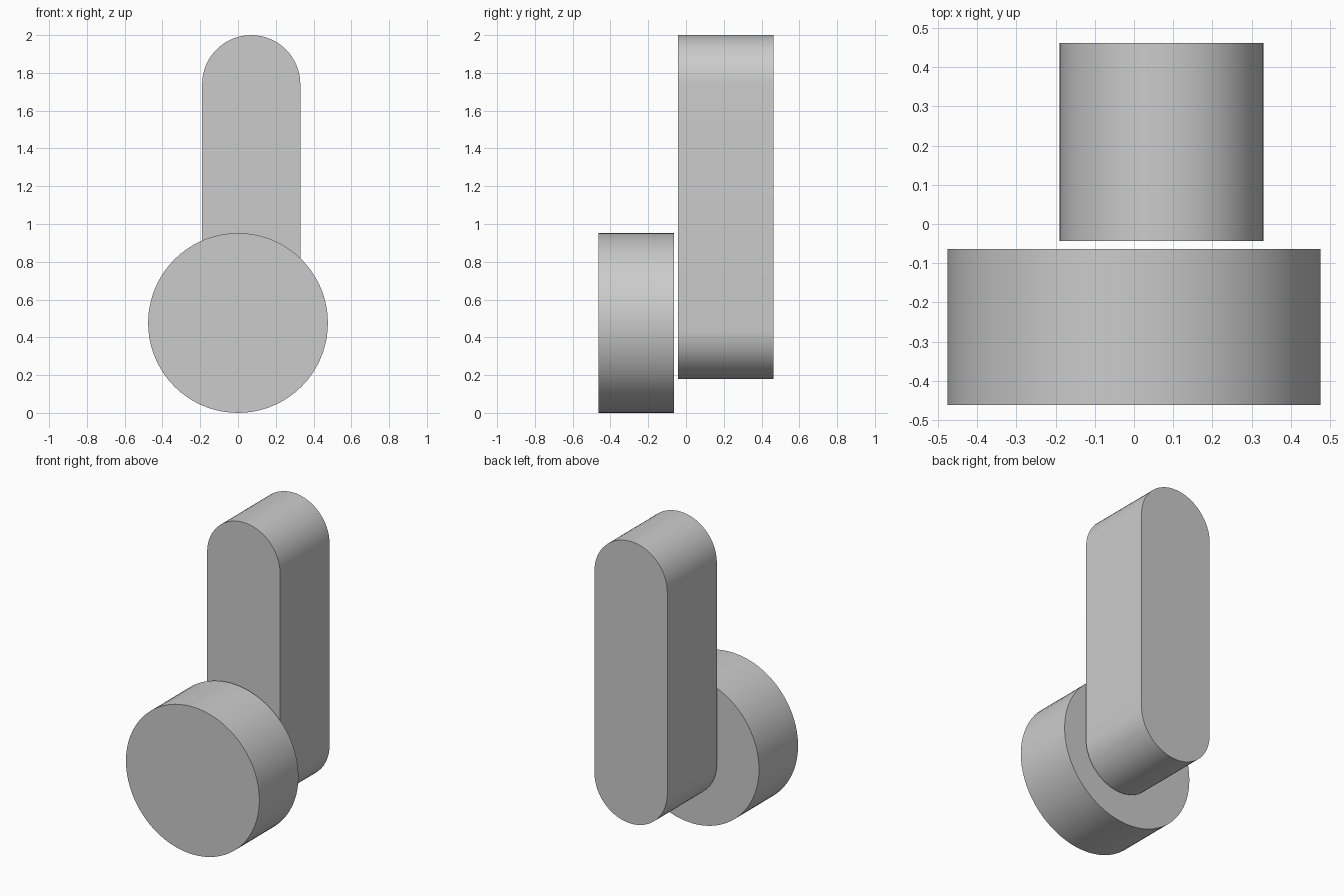
import bpy
import bmesh
from math import cos, sin, pi, radians

cube = bpy.data.objects.get("Cube")
if cube:
    bpy.data.objects.remove(cube, do_unlink=True)

grey = bpy.data.materials.new("light grey")
grey.use_nodes = True
colour = (0.6, 0.6, 0.6, 1)
grey.diffuse_color = colour
grey.node_tree.nodes["Principled BSDF"].inputs["Base Color"].default_value = colour


def arc(cx, cz, radius, start, steps):
    """Points of a half circle in the xz plane, both ends included."""
    angles = [start + pi * i / steps for i in range(steps + 1)]
    return [(cx + radius * cos(a), cz + radius * sin(a)) for a in angles]


def extrude_profile(name, profile, y_front, y_back):
    """Solid made by pulling a closed xz profile along y."""
    bm = bmesh.new()
    face = bm.faces.new([bm.verts.new((x, y_front, z)) for x, z in profile])
    result = bmesh.ops.extrude_face_region(bm, geom=[face], use_keep_orig=True)
    moved = [v for v in result["geom"] if isinstance(v, bmesh.types.BMVert)]
    bmesh.ops.translate(bm, verts=moved, vec=(0, y_back - y_front, 0))
    bmesh.ops.recalc_face_normals(bm, faces=bm.faces)
    mesh = bpy.data.meshes.new(name)
    bm.to_mesh(mesh)
    bm.free()
    mesh.materials.append(grey)
    obj = bpy.data.objects.new(name, mesh)
    bpy.context.collection.objects.link(obj)
    bpy.ops.object.select_all(action="DESELECT")
    obj.select_set(True)
    bpy.context.view_layer.objects.active = obj
    bpy.ops.object.shade_smooth_by_angle(angle=radians(30))


# Round disc at the front
disc_radius = 0.476
disc = (arc(0, disc_radius, disc_radius, 0, 36)[:-1]
        + arc(0, disc_radius, disc_radius, pi, 36)[:-1])
extrude_profile("front_disc", disc, -0.462, -0.064)

# Upright bar with rounded ends behind it
bar_x, bar_radius = 0.07, 0.26
bar = (arc(bar_x, 2 - bar_radius, bar_radius, 0, 32)
       + arc(bar_x, 0.18 + bar_radius, bar_radius, pi, 32))
extrude_profile("rounded_bar", bar, -0.043, 0.462)
